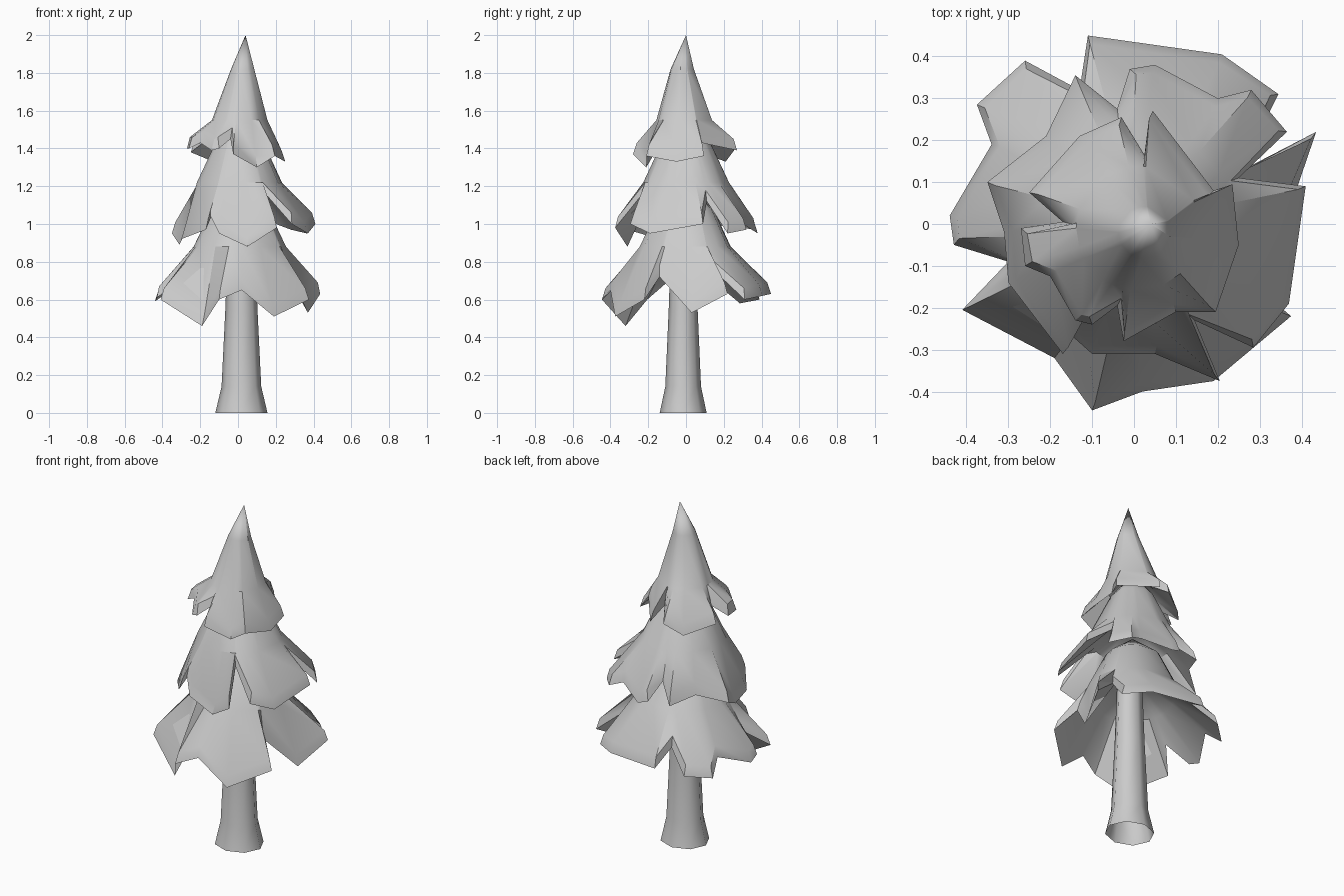
import bpy, bmesh, math
from math import cos, sin, pi
from mathutils import Vector

if "Cube" in bpy.data.objects:
    bpy.data.objects.remove(bpy.data.objects["Cube"])


def finish(name, bm, angle):
    bmesh.ops.recalc_face_normals(bm, faces=bm.faces)
    me = bpy.data.meshes.new(name)
    bm.to_mesh(me)
    bm.free()
    ob = bpy.data.objects.new(name, me)
    bpy.context.collection.objects.link(ob)
    bpy.ops.object.select_all(action='DESELECT')
    ob.select_set(True)
    bpy.context.view_layer.objects.active = ob
    bpy.ops.object.shade_smooth_by_angle(angle=math.radians(angle))


def skin(bm, loops):
    rows = [[bm.verts.new(p) for p in loop] for loop in loops]
    for a, b in zip(rows, rows[1:]):
        n = len(a)
        for i in range(n):
            j = (i + 1) % n
            bm.faces.new((a[i], a[j], b[j], b[i]))
    return rows


def tier(name, tip, rings, rim):
    """Hollow jagged skirt: rings are (x, y, z, radius), rim is (x, y, z)."""
    cx, cy = rings[-1][:2]
    n = len(rim)
    ang = [math.atan2(y - cy, x - cx) for x, y, z in rim]

    def ring(x, y, z, r):
        return [(x + r * cos(a), y + r * sin(a), z) for a in ang]

    # steep lip: rim pulled inwards across its outline and raised
    lip = []
    for i, p in enumerate(rim):
        t = Vector(rim[(i + 1) % n]) - Vector(rim[i - 1])
        inward = Vector((-t.y, t.x, 0)).normalized()
        lip.append(Vector(p) + inward * .02 + Vector((0, 0, .06)))

    x, y, z, r = rings[-1]
    inner = ring(x, y, z - .06, r - .025)
    bm = bmesh.new()
    rows = skin(bm, [ring(*r) for r in rings] + [lip, rim, inner])
    t = bm.verts.new(tip)
    u = bm.verts.new((cx, cy, z + .08))
    for i in range(n):
        j = (i + 1) % n
        bm.faces.new((t, rows[0][i], rows[0][j]))
        bm.faces.new((u, rows[-1][i], rows[-1][j]))
    finish(name, bm, 32)


# Trunk with flared foot
bm = bmesh.new()
skin(bm, [[(.018 + r * cos(i * pi / 4), -.015 + r * sin(i * pi / 4) * .9, z) for i in range(8)]
          for z, r in ((0, .138), (.14, .105), (.55, .085), (.95, .07))])
finish("trunk", bm, 50)

# Bottom skirt of branches
tier("lower_branches", (.01, 0, 1.2),
     [(.01, 0, 1.08, .15), (.01, 0, .88, .245)],
     [(.37, .03, .53), (.435, .22, .63), (.25, .12, .78), (.345, .31, .60),
      (.21, .405, .62), (-.11, .45, .63), (-.13, .32, .71), (-.26, .39, .60),
      (-.375, .285, .58), (-.34, .19, .66), (-.44, .02, .59), (-.43, -.05, .61),
      (-.30, -.09, .70), (-.41, -.205, .60), (-.19, -.32, .46), (-.10, -.445, .60),
      (.02, -.40, .65), (.19, -.375, .51), (.375, -.22, .60), (.28, -.14, .72)])

# Middle skirt
tier("middle_branches", (.01, 0, 1.6),
     [(.01, 0, 1.45, .12), (.01, 0, 1.22, .228)],
     [(.41, .09, 1.0), (.25, .11, 1.12), (.365, .22, .95), (.28, .32, .97),
      (.20, .30, 1.0), (.05, .38, .95), (-.01, .37, .97), (-.04, .275, 1.06),
      (-.14, .355, .97), (-.21, .21, 1.0), (-.35, .10, .95), (-.31, -.02, .89),
      (-.30, -.14, .92), (-.17, -.31, .97), (-.145, -.27, 1.04), (-.10, -.31, .95),
      (.05, -.31, .88), (.205, -.375, .98), (.145, -.23, 1.16), (.285, -.295, 1.0),
      (.37, -.19, .95)])

# Pointed crown
tier("top_branches", (.04, 0, 2),
     [(.025, -.02, 1.82, .062), (.01, -.01, 1.55, .148)],
     [(.25, -.05, 1.33), (.235, .095, 1.36), (.19, .08, 1.43), (.045, .27, 1.39),
      (.025, .165, 1.45), (-.03, .255, 1.39), (-.13, .21, 1.33), (-.25, .075, 1.38),
      (-.17, .005, 1.44), (-.27, -.01, 1.40), (-.26, -.10, 1.40), (-.20, -.125, 1.43),
      (-.14, -.23, 1.39), (-.10, -.24, 1.40), (-.04, -.195, 1.45), (-.025, -.28, 1.37),
      (.10, -.21, 1.30), (.195, -.21, 1.36)])
